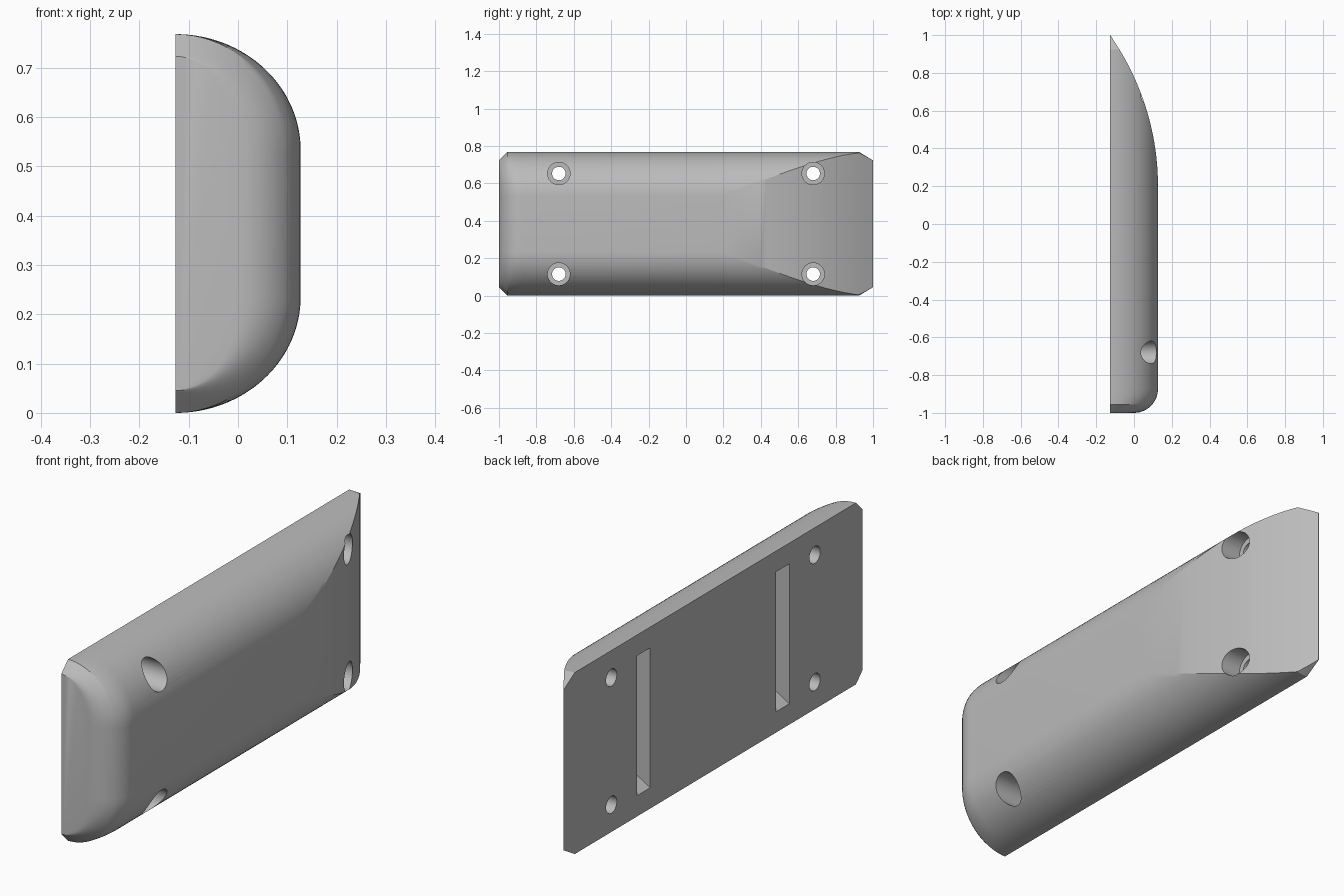
import bpy, bmesh, math

if "Cube" in bpy.data.objects:
    bpy.data.objects.remove(bpy.data.objects["Cube"])

HALF = 0.127      # half thickness; flat back at x = -HALF
H = 0.768         # height
CORNER = 0.235    # height of the rounded long edges
TAPER = 0.2       # y where the tapered end begins
STEPS = 20

grey = bpy.data.materials.new("plain grey")
grey.use_nodes = True
grey.diffuse_color = (0.5, 0.5, 0.5, 1)
grey.node_tree.nodes["Principled BSDF"].inputs["Base Color"].default_value = (0.5, 0.5, 0.5, 1)


def make_object(name, bm):
    bmesh.ops.recalc_face_normals(bm, faces=bm.faces[:])
    mesh = bpy.data.meshes.new(name)
    bm.to_mesh(mesh)
    bm.free()
    mesh.materials.append(grey)
    obj = bpy.data.objects.new(name, mesh)
    bpy.context.collection.objects.link(obj)
    return obj


def loft(name, rings):
    bm = bmesh.new()
    loops = [[bm.verts.new(p) for p in ring] for ring in rings]
    n = len(loops[0])
    for a, b in zip(loops, loops[1:]):
        for i in range(n):
            j = (i + 1) % n
            bm.faces.new((a[i], a[j], b[j], b[i]))
    bm.faces.new(loops[0])
    bm.faces.new(loops[-1])
    return make_object(name, bm)


def section(y):
    """Domed cross-section, shrunk at the front fillet and cut off by the taper."""
    inset = 0
    reach = 2 * HALF
    if y < HALF - 1:
        s = min(1, (HALF - 1 - y) / HALF)
        inset = HALF * (1 - math.sqrt(1 - s * s))
    if y > TAPER:
        radius = 1.386
        reach -= radius - math.sqrt(radius ** 2 - (y - TAPER) ** 2)
    chamfer = max(0, 0.045 - (y + 1), 0.045 - (1 - y) * 0.6)
    a, b = 2 * HALF - inset, CORNER - chamfer
    end = math.asin(max(0.005, min(1, reach / a)))
    half = []
    for i in range(STEPS + 1):
        t = end * i / STEPS
        half.append((a * math.sin(t) - HALF, chamfer + b * (1 - math.cos(t))))
    pts = half + [(x, H - z) for x, z in reversed(half)]
    return [(x, y, z) for x, z in pts]


# Body: round front fillet, straight middle, curved taper to the far end
stations = [HALF - 1 - HALF * math.sin(math.pi / 2 * i / 12) for i in range(13)]
stations += [TAPER + (1 - TAPER) * i / 24 for i in range(25)] + [-0.955, 0.925]
body = loft("grip_body", [section(y) for y in sorted(stations)])


def cut(cutter):
    cutter.hide_render = True
    mod = body.modifiers.new(cutter.name, "BOOLEAN")
    mod.operation = "DIFFERENCE"
    mod.solver = "EXACT"
    mod.object = cutter
    bpy.context.view_layer.objects.active = body
    bpy.ops.object.modifier_apply(modifier=mod.name)
    bpy.data.objects.remove(cutter)


def circle(x, y, z, r, n=40):
    return [(x, y + r * math.cos(2 * math.pi * i / n), z + r * math.sin(2 * math.pi * i / n))
            for i in range(n)]


# Four counterbored screw holes
for y in (-0.68, 0.68):
    for z in (0.115, H - 0.115):
        cut(loft("screw_hole", [circle(-0.3, y, z, 0.036), circle(-0.03, y, z, 0.036),
                                circle(-0.03, y, z, 0.06), circle(0.3, y, z, 0.06)]))

# Two slots in the flat back, with ends sloping inward
for y in (-0.465, 0.465):
    rings = []
    for x, low in ((-HALF - 0.02, 0.076), (-HALF + 0.1, 0.148)):
        rings.append([(x, y - 0.044, low), (x, y + 0.044, low),
                      (x, y + 0.044, H - low), (x, y - 0.044, H - low)])
    cut(loft("strap_slot", rings))

# Smooth curves, crisp edges
bpy.ops.object.select_all(action="DESELECT")
body.select_set(True)
bpy.context.view_layer.objects.active = body
bpy.ops.object.shade_smooth_by_angle(angle=math.radians(25))
